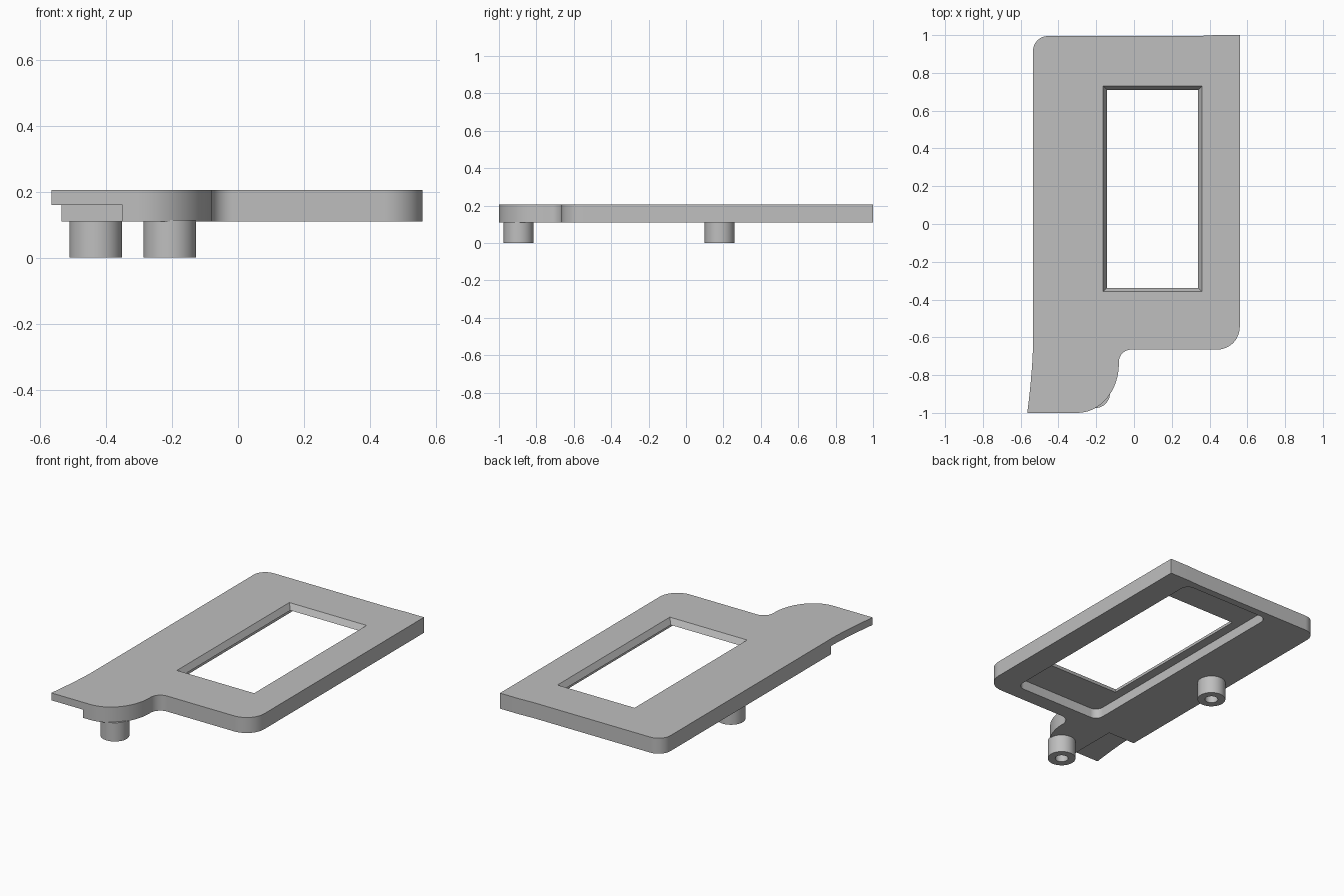
import bpy, bmesh, math
from mathutils import Vector

cube = bpy.data.objects.get("Cube")
if cube:
    bpy.data.objects.remove(cube, do_unlink=True)

BOTTOM, TOP, FLOOR = 0.11, 0.205, 0.17

grey = bpy.data.materials.new("light_grey")
grey.use_nodes = True
colour = (0.52, 0.52, 0.52, 1)
grey.diffuse_color = colour
grey.node_tree.nodes["Principled BSDF"].inputs["Base Color"].default_value = colour


def corner(a, k, b, n=12):
    """Quarter ellipse from a to b, bulging toward corner k."""
    a, k, b = Vector(a), Vector(k), Vector(b)
    m = a + b - k
    angles = [math.pi / 2 * i / n for i in range(n + 1)]
    return [m + (k - b) * math.cos(t) + (k - a) * math.sin(t) for t in angles]


def rounded_rect(x0, y0, x1, y1, r):
    return (corner((x0, y0 + r), (x0, y0), (x0 + r, y0))
            + corner((x1 - r, y0), (x1, y0), (x1, y0 + r))
            + corner((x1, y1 - r), (x1, y1), (x1 - r, y1))
            + corner((x0 + r, y1), (x0, y1), (x0, y1 - r)))


def rect(x0, y0, x1, y1):
    return [(x0, y0), (x1, y0), (x1, y1), (x0, y1)]


def circle(x, y, r, n=40):
    return [(x + r * math.cos(math.tau * i / n), y + r * math.sin(math.tau * i / n))
            for i in range(n)]


def loft(name, low, z0, z1, high=None):
    """Solid between a lower outline and an equal-length upper outline."""
    bm = bmesh.new()
    a = [bm.verts.new((p[0], p[1], z0)) for p in low]
    b = [bm.verts.new((p[0], p[1], z1)) for p in (high or low)]
    bm.faces.new(a[::-1])
    bm.faces.new(b)
    for i in range(len(a)):
        j = (i + 1) % len(a)
        bm.faces.new((a[i], a[j], b[j], b[i]))
    bmesh.ops.recalc_face_normals(bm, faces=bm.faces)
    mesh = bpy.data.meshes.new(name)
    bm.to_mesh(mesh)
    bm.free()
    mesh.materials.append(grey)
    obj = bpy.data.objects.new(name, mesh)
    bpy.context.collection.objects.link(obj)
    return obj


def select(obj):
    bpy.ops.object.select_all(action="DESELECT")
    obj.select_set(True)
    bpy.context.view_layer.objects.active = obj


def cut(obj, cutter):
    mod = obj.modifiers.new("cut", "BOOLEAN")
    mod.operation, mod.solver, mod.object = "DIFFERENCE", "EXACT", cutter
    select(obj)
    bpy.ops.object.modifier_apply(modifier=mod.name)
    bpy.data.objects.remove(cutter, do_unlink=True)


# Plate outline, counter-clockwise from the front tab
outline = [(-0.565, -1)]
outline += corner((-0.30, -1), (-0.08, -1), (-0.08, -0.74), 16)
outline += corner((-0.08, -0.73), (-0.08, -0.665), (-0.015, -0.665))
outline += corner((0.44, -0.665), (0.56, -0.665), (0.56, -0.545))
outline += [(0.56, 1), (0.43, 1), (0.34, 0.995)]
outline += corner((-0.455, 0.995), (-0.535, 0.995), (-0.535, 0.915))
outline += [(-0.535 - 0.03 * (i / 8) ** 1.5, -0.65 - 0.35 * i / 8) for i in range(8)]
plate = loft("plate", outline, BOTTOM, TOP)

# Recess under the plate, and the thinned corner of the tab
cut(plate, loft("recess_cutter", rounded_rect(-0.2, -0.57, 0.4, 0.95, 0.05), 0, FLOOR))
cut(plate, loft("tab_cutter", rect(-0.8, -1.2, -0.35, -0.64), 0, 0.16))

# Window, flaring outward toward the top face; the slope continues past both faces
def window(z):
    d = 0.02 * (TOP - z) / (TOP - FLOOR)
    return rect(-0.163 + d, -0.358 + d, 0.36 - d, 0.73 - d)

cut(plate, loft("window_cutter", window(FLOOR - 0.01), FLOOR - 0.01, TOP + 0.01,
                window(TOP + 0.01)))
select(plate)
bpy.ops.object.shade_smooth_by_angle(angle=math.radians(30))

# Hollow mounting posts
for name, x, y in (("front_post", -0.207, -0.895), ("side_post", -0.431, 0.18)):
    post = loft(name, circle(x, y, 0.08), 0, BOTTOM + 0.004)
    cut(post, loft("hole_cutter", circle(x, y, 0.037), -0.1, BOTTOM))
    select(post)
    bpy.ops.object.shade_smooth_by_angle(angle=math.radians(30))
